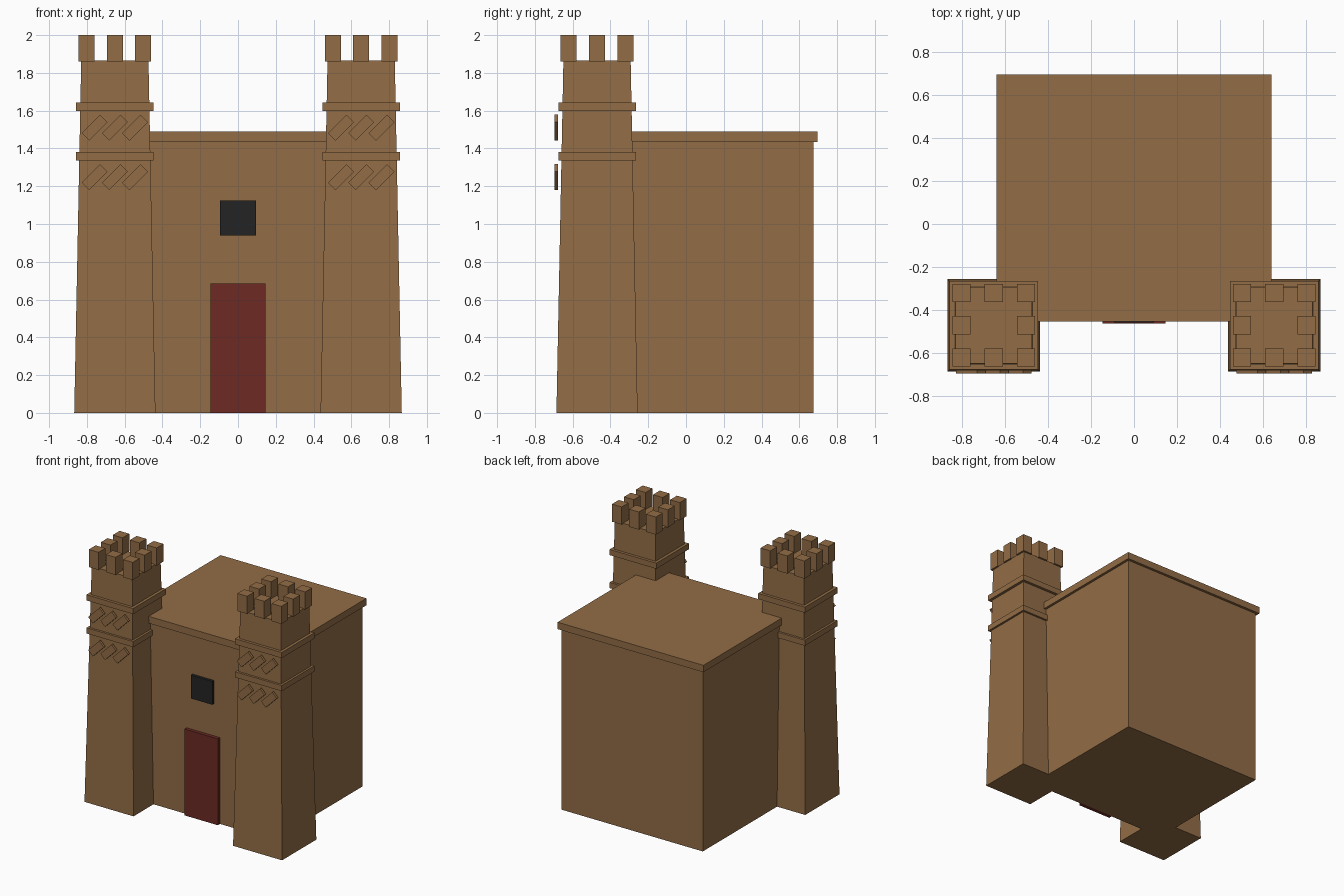
import bpy
import bmesh
import math
from mathutils import Matrix, Vector

if "Cube" in bpy.data.objects:
    bpy.data.objects.remove(bpy.data.objects["Cube"], do_unlink=True)


def make_material(name, rgb):
    mat = bpy.data.materials.new(name)
    mat.use_nodes = True
    mat.diffuse_color = (*rgb, 1)
    mat.node_tree.nodes["Principled BSDF"].inputs["Base Color"].default_value = (*rgb, 1)
    return mat


mud = make_material("mud_brown", (0.29, 0.153, 0.061))
red = make_material("door_red", (0.153, 0.023, 0.017))
black = make_material("window_black", (0.017, 0.017, 0.017))


def block(name, low, high, mat, taper=1.0, tilt=0.0):
    """Box between two corners; taper scales the top, tilt turns it in the front plane."""
    low, high = Vector(low), Vector(high)
    size, centre = high - low, (low + high) / 2
    bm = bmesh.new()
    bmesh.ops.create_cube(bm, size=1)
    for v in bm.verts:
        if v.co.z > 0:
            v.co.x *= taper
            v.co.y *= taper
    bm.transform(Matrix.Rotation(tilt, 4, "Y") @ Matrix.Diagonal((*size, 1)))
    mesh = bpy.data.meshes.new(name)
    bm.to_mesh(mesh)
    bm.free()
    mesh.materials.append(mat)
    obj = bpy.data.objects.new(name, mesh)
    obj.location = centre
    bpy.context.collection.objects.link(obj)
    return obj


def square_block(name, x, y, half, bottom, top, taper=1.0):
    return block(name, (x - half, y - half, bottom), (x + half, y + half, top), mud, taper)


# Main hall with its overhanging roof slab, door and window
block("hall", (-0.62, -0.435, 0), (0.62, 0.675, 1.435), mud)
block("roof", (-0.64, -0.453, 1.435), (0.64, 0.696, 1.49), mud)
block("door", (-0.146, -0.462, 0), (0.146, -0.43, 0.685), red)
block("window", (-0.094, -0.457, 0.94), (0.094, -0.43, 1.125), black)

# Two tapered front towers
TOWER_Y = -0.471
for side, x in (("right", -0.652), ("left", 0.652)):
    square_block(f"{side}_tower", x, TOWER_Y, 0.215, 0, 1.865, taper=0.828)

    # Raised bands, each with a row of slanted ornaments below
    for level, z in (("lower", 1.335), ("upper", 1.597)):
        square_block(f"{side}_{level}_band", x, TOWER_Y, 0.205, z, z + 0.045)
        for i in (-1, 0, 1):
            cx, cz = x + i * 0.107, z - 0.087
            block(f"{side}_{level}_ornament", (cx - 0.069, -0.696, cz - 0.028),
                  (cx + 0.069, -0.678, cz + 0.028), mud, tilt=-math.pi / 4)

    # Ring of merlons around the top
    for i in (-1, 0, 1):
        for j in (-1, 0, 1):
            if i or j:
                square_block(f"{side}_merlon", x + i * 0.15, TOWER_Y + j * 0.15,
                             0.0425, 1.86, 2.0)
